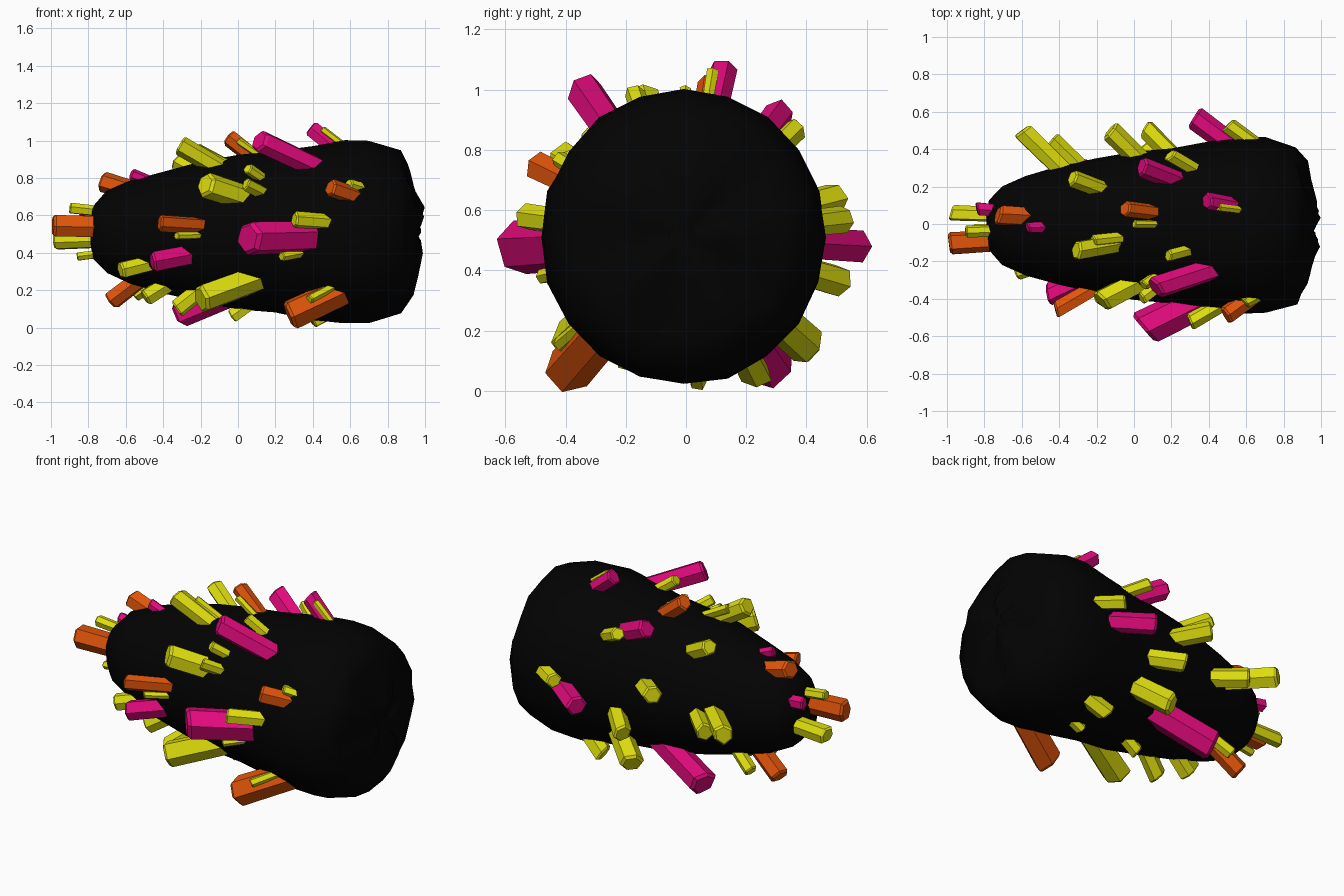
import bpy, bmesh, math, random
from mathutils import Vector, Matrix

random.seed(4)
CZ = 0.51

def material(name, rgb):
    m = bpy.data.materials.new(name)
    m.diffuse_color = (*rgb, 1)
    return m

def finish(bm, name, mat):
    bmesh.ops.recalc_face_normals(bm, faces=bm.faces)
    me = bpy.data.meshes.new(name)
    bm.to_mesh(me)
    bm.free()
    me.materials.append(mat)
    ob = bpy.data.objects.new(name, me)
    bpy.context.collection.objects.link(ob)
    return ob

def loft(bm, rings):
    n = len(rings[0])
    vs = [[bm.verts.new(p) for p in r] for r in rings]
    for a, b in zip(vs, vs[1:]):
        for i in range(n):
            j = (i + 1) % n
            bm.faces.new((a[i], a[j], b[j], b[i]))
    bm.faces.new(vs[0])
    bm.faces.new(vs[-1])

# Rock body: tapered lathe along x with a lumpy broken tail end (x, radius)
PROFILE = [(-.785, .05), (-.775, .14), (-.70, .22), (-.58, .275), (-.4, .325), (-.2, .375),
           (0, .41), (.2, .43), (.4, .465), (.57, .49), (.7, .485), (.87, .435),
           (.91, .35), (.935, .25), (.965, .14), (.96, .05)]

def body_radius(x):
    for (x0, r0), (x1, r1) in zip(PROFILE, PROFILE[1:]):
        if x0 <= x <= x1:
            return r0 + (r1 - r0) * (x - x0) / (x1 - x0)
    return .05

bm = bmesh.new()
rings = []
N = 20
for x, r in PROFILE:
    ring = []
    for i in range(N):
        a = math.tau * i / N
        rr = r * (1 + random.uniform(-1, 1) * (.04 if x > .9 else .01))
        dx = random.uniform(-1, 1) * .006
        if x > .88:   # broad lumps and notches on the broken end
            dx += .022 * math.sin(a * 5 + 1) * min(1, r / .15) + random.uniform(-.012, .012)
        ring.append((min(x + dx, 1), -.008 + rr * .965 * math.cos(a), CZ + rr * math.sin(a)))
    rings.append(ring)
loft(bm, rings)
body = finish(bm, "rock_body", material("black_rock", (.0008, .0008, .0008)))
body.data.shade_smooth()

# Crystals: tip x, y, z, thickness, visible length along x
YELLOW = [
    (-.90, -.04, .64, .03, .14), (-.98, .06, .46, .045, .2), (-.86, -.03, .38, .025, .12),
    (-.60, .50, .53, .06, .2), (-.44, .45, .48, .05, .13), (-.13, .50, .64, .05, .13),
    (.06, .51, .36, .055, .12), (.50, .53, .57, .04, .12), (.19, .37, .87, .035, .12),
    (-.33, .25, .89, .045, .16), (.45, .09, 1.06, .02, .14), (0, .0, 1.0, .02, .15),
    (.05, -.33, .85, .03, .08), (.18, -.17, .99, .03, .12), (-.31, -.14, .98, .05, .22),
    (-.22, -.09, .96, .03, .18), (-.18, -.41, .77, .065, .19), (.04, -.40, .77, .035, .09),
    (.59, -.42, .77, .03, .11)]
YELLOW += [
    (.30, -.53, .58, .045, .17), (.23, -.48, .38, .025, .11), (-.33, -.42, .49, .018, .15),
    (-.63, -.26, .31, .045, .16), (-.50, -.14, .16, .045, .12), (-.20, -.38, .15, .075, .28),
    (-.33, -.19, .10, .045, .12), (-.03, 0, .06, .04, .1), (.38, -.42, .15, .025, .13),
    (.38, .23, .05, .05, .1), (.40, .04, .03, .03, .1), (.07, .41, .14, .065, .15),
    (-.55, .17, .17, .035, .12)]
PINK = [
    (-.84, .08, .62, .035, .1), (-.57, -.02, .82, .03, .11), (.32, .57, .48, .06, .17),
    (.04, .31, .92, .055, .18), (.39, .12, 1.07, .045, .14), (.11, -.34, 1.0, .06, .3),
    (.05, -.56, .48, .085, .3), (-.46, -.38, .35, .055, .19), (-.32, .29, .08, .075, .32)]
ORANGE = [
    (-.99, -.10, .54, .06, .22), (-.73, .05, .78, .05, .15), (-.05, .08, 1.02, .045, .16),
    (.49, -.49, .75, .05, .12), (-.42, -.46, .56, .045, .22), (.27, -.39, .065, .08, .24),
    (-.68, .08, .14, .05, .15)]

def crystal(bm, x, y, z, w, length):
    # faceted prism from inside the rock to a chamfered, slanted tip
    tip = Vector((x, y, z))
    xb = x + length + .04
    rad = math.hypot(y, z - CZ)
    k = min(body_radius(xb) - .07, rad * .85) / rad
    base = Vector((xb, y * k, CZ + (z - CZ) * k))
    axis = tip - base
    h = axis.length
    rot = axis.to_track_quat('Z', 'Y').to_matrix().to_4x4()
    mat = Matrix.Translation(base) @ rot
    n, roll, slant = 6, random.random() * 6, random.uniform(-.35, .35)
    radii = [w * random.uniform(.92, 1.2) for _ in range(n)]
    rings = []
    for t, s in ((0, .95), (h - w * .22, 1), (h, .8)):
        ring = []
        for i in range(n):
            a = roll + math.tau * i / n
            px, py = radii[i] * s * math.cos(a), radii[i] * s * math.sin(a)
            ring.append(mat @ Vector((px, py, t + (slant * px if t else 0))))
        rings.append(ring)
    loft(bm, rings)

for name, rgb, items in (("yellow", (.72, .72, .004), YELLOW),
                         ("pink", (.75, .003, .2), PINK),
                         ("orange", (.75, .09, .003), ORANGE)):
    bm = bmesh.new()
    for c in items:
        crystal(bm, *c)
    finish(bm, name + "_crystals", material(name + "_crystal", rgb))
